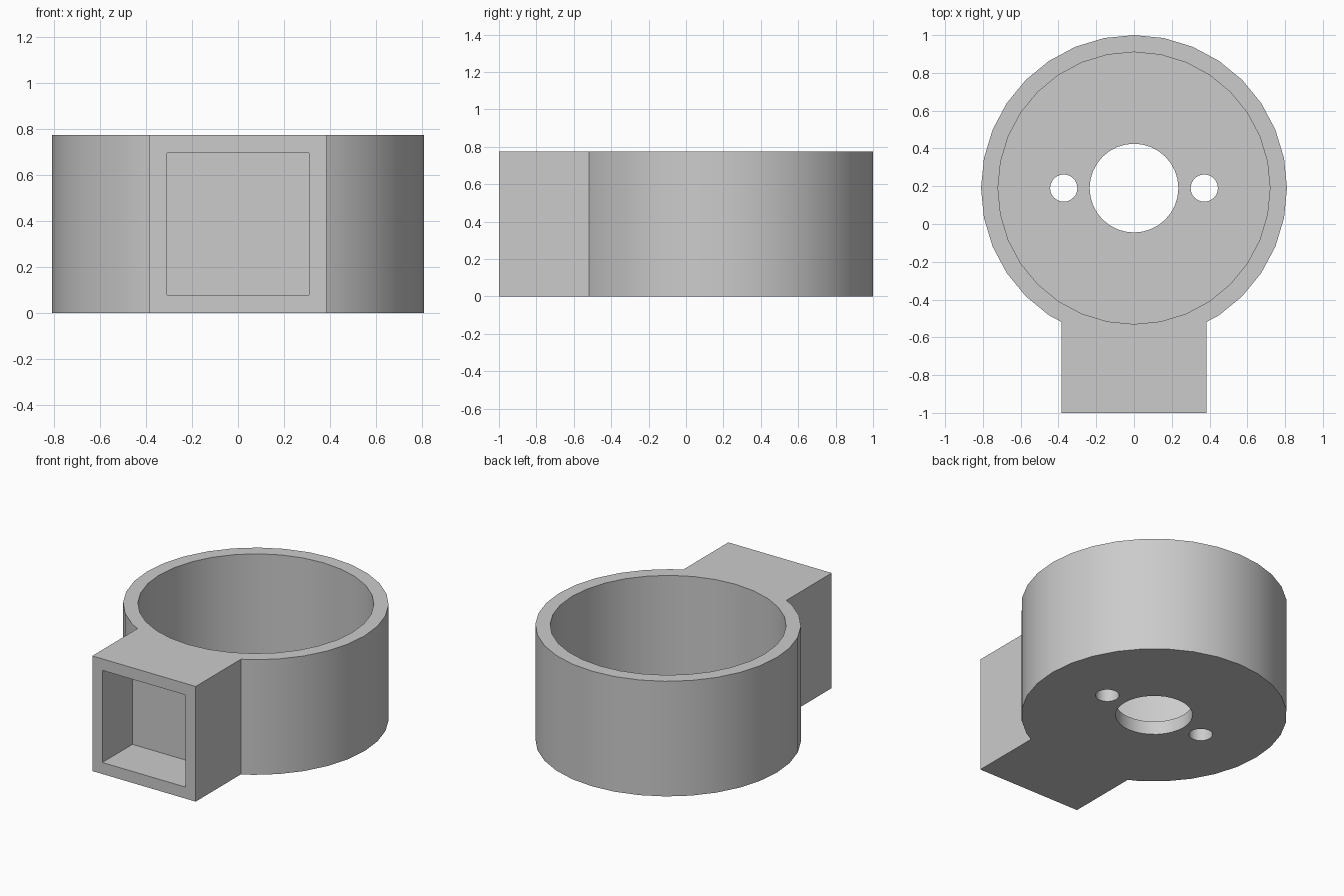
import bpy
import bmesh
import math
from mathutils import Matrix

HEIGHT = 0.775
FLOOR = 0.09
CENTRE_Y = 0.19
RADIUS = 0.81
NECK = 0.385
SIDES = 32

default = bpy.data.objects.get("Cube")
if default:
    bpy.data.objects.remove(default, do_unlink=True)

grey = bpy.data.materials.new("light grey")
grey.use_nodes = True
colour = (0.6, 0.6, 0.6, 1)
grey.diffuse_color = colour
grey.node_tree.nodes["Principled BSDF"].inputs["Base Color"].default_value = colour


def make_object(name, bm):
    bmesh.ops.recalc_face_normals(bm, faces=bm.faces)
    mesh = bpy.data.meshes.new(name)
    bm.to_mesh(mesh)
    bm.free()
    mesh.materials.append(grey)
    obj = bpy.data.objects.new(name, mesh)
    bpy.context.collection.objects.link(obj)
    return obj


def cylinder(name, x, radius, low, high):
    bm = bmesh.new()
    place = Matrix.Translation((x, CENTRE_Y, (low + high) / 2))
    bmesh.ops.create_cone(bm, cap_ends=True, segments=SIDES, radius1=radius,
                          radius2=radius, depth=high - low, matrix=place)
    return make_object(name, bm)


def box(name, size, centre):
    bm = bmesh.new()
    place = Matrix.Translation(centre) @ Matrix.Diagonal((*size, 1))
    bmesh.ops.create_cube(bm, size=1, matrix=place)
    return make_object(name, bm)


# Outline: round cup with a square neck at the front
join_y = CENTRE_Y - 0.708
outline = [(-NECK, join_y), (-NECK, -1), (NECK, -1), (NECK, join_y)]
for i in range(SIDES):
    angle = -math.pi / 2 + math.tau * i / SIDES
    x = RADIUS * math.cos(angle)
    y = CENTRE_Y + RADIUS * math.sin(angle)
    if abs(x) > NECK or y > 0:
        outline.append((x, y))

bm = bmesh.new()
base = bm.faces.new([bm.verts.new((x, y, 0)) for x, y in outline])
extruded = bmesh.ops.extrude_face_region(bm, geom=[base], use_keep_orig=True)
top = [v for v in extruded["geom"] if isinstance(v, bmesh.types.BMVert)]
bmesh.ops.translate(bm, verts=top, vec=(0, 0, HEIGHT))
body = make_object("cup_with_square_neck", bm)

# Cutters: cup hollow, floor holes and the neck socket
cutters = [
    cylinder("cup_hollow", 0, 0.72, FLOOR, HEIGHT + 0.2),
    cylinder("centre_hole", 0, 0.235, -0.1, FLOOR + 0.1),
    box("neck_socket", (0.62, 0.52, 0.62), (0, -0.94, HEIGHT / 2)),
]
for side, name in ((-1, "right_screw_hole"), (1, "left_screw_hole")):
    cutters.append(cylinder(name, side * 0.372, 0.072, -0.1, FLOOR + 0.1))

bpy.ops.object.select_all(action="DESELECT")
body.select_set(True)
bpy.context.view_layer.objects.active = body
for cutter in cutters:
    cutter.hide_render = True
    cut = body.modifiers.new(cutter.name, "BOOLEAN")
    cut.operation = "DIFFERENCE"
    cut.solver = "EXACT"
    cut.object = cutter
    bpy.ops.object.modifier_apply(modifier=cut.name)
    bpy.data.objects.remove(cutter, do_unlink=True)

bpy.ops.object.shade_smooth_by_angle(angle=math.radians(25))
